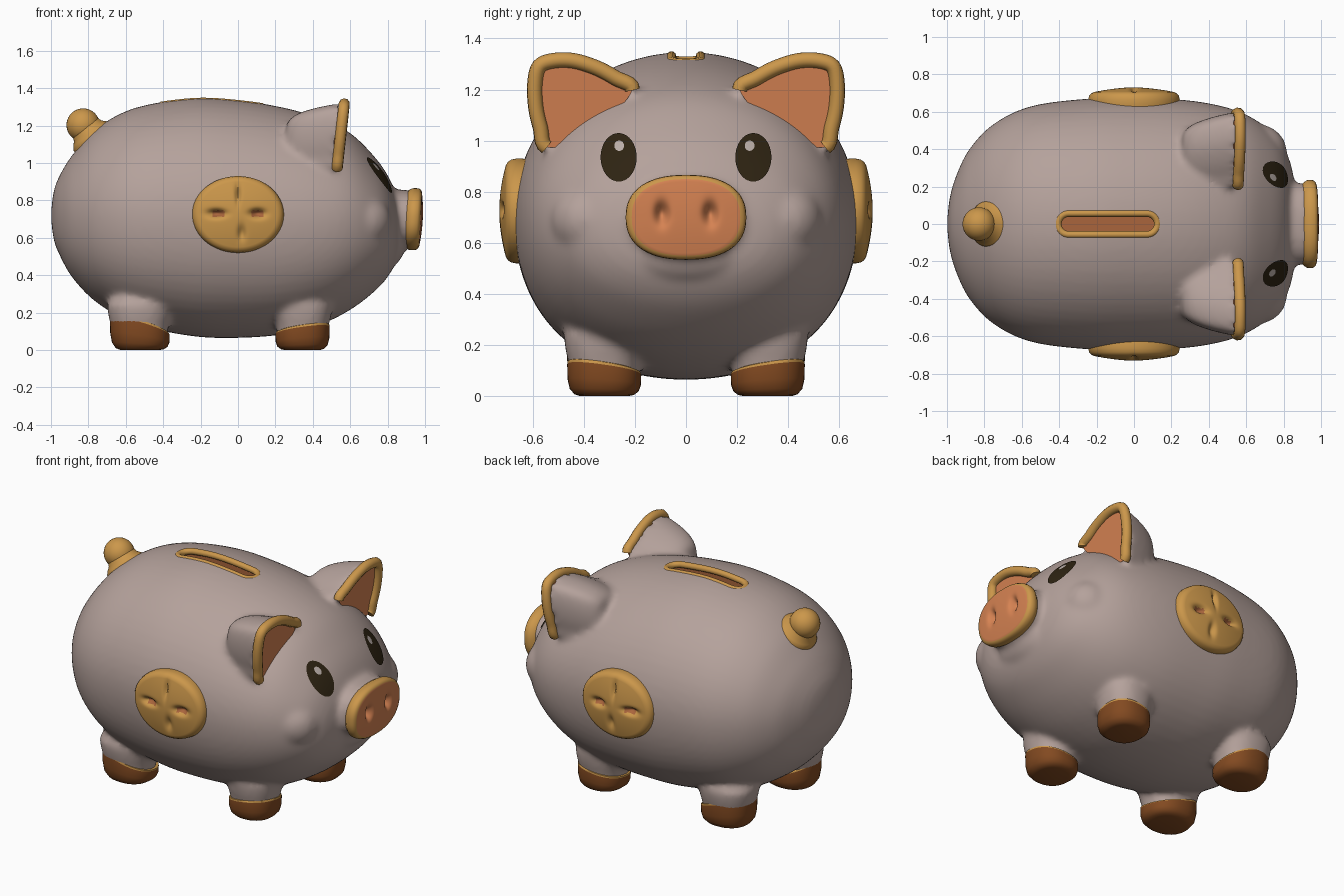
import bpy, bmesh, math
from mathutils import Vector
from mathutils.bvhtree import BVHTree

if "Cube" in bpy.data.objects:
    bpy.data.objects.remove(bpy.data.objects["Cube"], do_unlink=True)


def material(name, r, g, b):
    m = bpy.data.materials.new(name)
    m.use_nodes = True
    m.diffuse_color = (r, g, b, 1)
    bsdf = m.node_tree.nodes["Principled BSDF"]
    bsdf.inputs["Base Color"].default_value = (r, g, b, 1)
    bsdf.inputs["Roughness"].default_value = 0.6
    return m


SKIN = material("dusty pink", 0.46, 0.36, 0.33)
GOLD = material("gold", 0.6, 0.31, 0.07)
BROWN = material("hoof brown", 0.225, 0.068, 0.015)
CORAL = material("coral", 0.67, 0.225, 0.085)
BURNT = material("burnt orange", 0.4, 0.13, 0.045)
DARK = material("eye dark", 0.027, 0.017, 0.006)
GLINT = material("eye glint", 0.5, 0.43, 0.4)


# ---------- helpers ----------
def spline(pts, steps, closed=False):
    """Smooth curve through points of any dimension."""
    n, out = len(pts), []
    get = (lambda i: pts[i % n]) if closed else (lambda i: pts[max(0, min(n - 1, i))])
    for i in range(n if closed else n - 1):
        quad = [get(i + k) for k in (-1, 0, 1, 2)]
        for s in range(steps):
            t = s / steps
            out.append([b + 0.5 * t * (c - a + t * (2*a - 5*b + 4*c - d + t * (3*(b - c) + d - a)))
                        for a, b, c, d in zip(*quad)])
    return out if closed else out + [list(pts[-1])]


def loft(bm, rings):
    """Bridge rings of equal size and cap both ends; returns faces by band."""
    vs = [[bm.verts.new(p) for p in ring] for ring in rings]
    n, bands = len(vs[0]), []
    for a, b in zip(vs, vs[1:]):
        bands.append([bm.faces.new((a[i], a[(i+1) % n], b[(i+1) % n], b[i])) for i in range(n)])
    bands[0].append(bm.faces.new(vs[0][::-1]))
    bands[-1].append(bm.faces.new(vs[-1]))
    return bands


def finish(name, bm, mats):
    bmesh.ops.recalc_face_normals(bm, faces=bm.faces)
    me = bpy.data.meshes.new(name)
    bm.to_mesh(me)
    bm.free()
    for m in mats:
        me.materials.append(m)
    me.shade_smooth()
    me.set_sharp_from_angle(angle=math.radians(60))
    ob = bpy.data.objects.new(name, me)
    bpy.context.collection.objects.link(ob)
    return ob


def oval(n, power=2.0):
    for i in range(n):
        a = 2 * math.pi * i / n
        c, s = math.cos(a), math.sin(a)
        e = 2 / power
        yield math.copysign(abs(c) ** e, c), math.copysign(abs(s) ** e, s)


def ball(bm, centre, radii):
    new = bmesh.ops.create_uvsphere(bm, u_segments=32, v_segments=20, radius=1)["verts"]
    for v in new:
        v.co = Vector(centre) + Vector([a * b for a, b in zip(v.co, radii)])


def tube(name, pts, radius, mat, cyclic):
    cu = bpy.data.curves.new(name, "CURVE")
    cu.dimensions = "3D"
    cu.bevel_depth, cu.bevel_resolution = radius, 3
    cu.use_fill_caps = True
    sp = cu.splines.new("POLY")
    sp.points.add(len(pts) - 1)
    for p, co in zip(sp.points, pts):
        p.co = (*co, 1)
    sp.use_cyclic_u = cyclic
    sp.use_smooth = True
    cu.materials.append(mat)
    ob = bpy.data.objects.new(name, cu)
    bpy.context.collection.objects.link(ob)


def button(name, place, edge, dome, ru, rv, power, dents, rule, mats):
    """Domed oval pad with soft dents; place maps (u, v, height) to the model."""
    s0, h0 = edge[-1]
    prof = edge + [(s0 * (1 - k / 30), h0 + dome * (1 - (1 - k / 30) ** 2)) for k in range(1, 30)]
    dent = lambda u, v: sum(d * math.exp(-((u - a) / ra) ** 2 - ((v - b) / rb) ** 2)
                            for a, b, ra, rb, d in dents)
    bm = bmesh.new()
    rings = [[place(c*s*ru, d*s*rv, h - dent(c*s*ru, d*s*rv)) for c, d in oval(96, power)]
             for s, h in prof]
    for (s, h), band in zip(prof[1:], loft(bm, rings)):
        for f in band:
            f.material_index = rule(s, f.calc_center_median())
    finish(name, bm, mats)


# ---------- body, cheeks, chin, legs and ear backs fused into one skin ----------
# stations: x, top, bottom, half width
STATIONS = spline([(-1, .73, .71, .01), (-.985, .85, .59, .14), (-.95, .94, .5, .26),
    (-.88, 1.05, .38, .4), (-.75, 1.19, .25, .535), (-.55, 1.295, .14, .63),
    (-.25, 1.345, .075, .67), (0, 1.335, .065, .675), (.25, 1.295, .085, .665),
    (.45, 1.235, .14, .635), (.6, 1.16, .215, .585), (.72, 1.045, .305, .505),
    (.8, .935, .39, .41), (.85, .81, .49, .27), (.865, .68, .62, .02)], 5)


def body_top(x):
    a, b = next((a, b) for a, b in zip(STATIONS, STATIONS[1:]) if b[0] >= x)
    return a[1] + (b[1] - a[1]) * (x - a[0]) / (b[0] - a[0])


skin = bmesh.new()
loft(skin, [[(x, w * c * (1 + .13 * min(s, 0) ** 2), (t + b) / 2 + (t - b) / 2 * s)
             for c, s in oval(64)] for x, t, b, w in STATIONS])
ball(skin, (.74, 0, .565), (.155, .28, .145))
loft(skin, [[(x, r * c, .7 + .72 * r * s) for c, s in oval(48, 2.4)]
            for x, r in ((.7, .27), (.8, .24), (.86, .217), (.93, .217))])

# x, radius, hoof slant, hoof height
LEGS = {"front": (.345, .145, .2, .85), "back": (-.525, .16, -.36, 1.03)}
# outer rim first, then the edge buried in the head
EAR = spline([(.21, 1.2), (.275, 1.245), (.35, 1.285), (.44, 1.313), (.52, 1.313), (.575, 1.29),
              (.592, 1.22), (.588, 1.13), (.57, 1.05), (.546, .975), (.43, 1.0), (.3, 1.09)],
             5, True)
ear_x = lambda z: .53 + .11 * (z - .97)
EAR_MID = Vector((.55, .42, 1.17))

for side, sy in (("left", 1), ("right", -1)):
    ball(skin, (.655, sy * .385, .69), (.163, .15, .15))
    for cx, r, slant, tall in LEGS.values():
        loft(skin, [[(cx + r*k*c, sy*.32 + .145*k*s, z) for c, s in oval(32, 2.3)]
                    for z, k in ((.05, .88), (.12, .95), (.18, 1.05), (.24, 1.1), (.29, .9))])
    # ear back: hollow front, domed towards the rear
    rim = [Vector((ear_x(z) - .006, y, z)) for y, z in EAR]
    apex = Vector((.25, .37, 1.13)) - EAR_MID
    shape = [(k, Vector((-.13 * (1 - k * k), 0, 0))) for k in (.05, .4, .7, .9)]
    shape += [(1.04 * math.cos(t * math.pi / 20) ** .36, apex * math.sin(t * math.pi / 20))
              for t in range(10)]
    loft(skin, [[(q.x, sy * q.y, q.z) for q in (EAR_MID + (p - EAR_MID) * k + off for p in rim)]
                for k, off in shape])

body = finish("body", skin, [SKIN, BURNT])
bpy.context.view_layer.objects.active = body
remesh = body.modifiers.new("fuse", "REMESH")
remesh.mode, remesh.voxel_size = "VOXEL", .016
smooth = body.modifiers.new("blend", "SMOOTH")
smooth.factor, smooth.iterations = .5, 12


# ---------- coin slot ----------
def stadium(half_len, r, n=16):
    for end in (0, 1):
        for i in range(n + 1):
            a = math.pi * (end + i / n) - math.pi / 2
            yield -.14 + (1 - 2 * end) * (half_len - r) + r * math.cos(a), r * math.sin(a)


bm = bmesh.new()
loft(bm, [[(x, y, z) for x, y in stadium(.272, .062)] for z in (1.12, 1.5)])
cutter = finish("slot_cutter", bm, [BURNT])
cutter.hide_render = True
cut = body.modifiers.new("slot", "BOOLEAN")
cut.operation, cut.solver, cut.object = "DIFFERENCE", "EXACT", cutter
for mod in list(body.modifiers):
    bpy.ops.object.modifier_apply(modifier=mod.name)
bpy.data.objects.remove(cutter, do_unlink=True)
for f in body.data.polygons:
    x, y, z = f.center
    inside = -.415 < x < .135 and abs(y) < .0625 and 1.1 < z < body_top(x) - .02
    f.material_index = int(inside)
body.data.shade_smooth()
body.data.set_sharp_from_angle(angle=math.radians(50))
corners = list(stadium(.266, .057))
rim = []
for (x0, y0), (x1, y1) in zip(corners, corners[1:] + corners[:1]):
    steps = 8 if abs(x1 - x0) > .1 else 1
    rim += [(x0 + (x1-x0)*t/steps, y0 + (y1-y0)*t/steps) for t in range(steps)]
tube("slot_rim", [(x, y, body_top(x) - .016) for x, y in rim], .019, GOLD, True)

# ---------- snout ----------
button("snout", lambda u, v, w: Vector((w + .05 * v, u, .7 + v)),
       [(.88, .89), (.94, .908), (.99, .922), (1, .94), (.99, .958), (.95, .97), (.9, .974),
        (.87, .976)], .012, .236, .166, 2.35,
       [(sy * .095, .015, .024, .04, .045) for sy in (1, -1)],
       lambda s, c: int(s < .89), [GOLD, CORAL])

# ---------- tail ----------
bm = bmesh.new()
up, across = Vector((-.6, 0, .8)), Vector((.8, 0, .6))
base = Vector((-.785, 0, 1.148))
loft(bm, [[base + up * h + across * (r * c) + Vector((0, r * s, 0)) for c, s in oval(40)]
          for h, r in ((-.05, .127), (-.008, .124), (.01, .112), (.03, .092), (.07, .078))])
ball(bm, (-.828, 0, 1.203), (.089, .089, .089))
finish("tail", bm, [GOLD])

# ---------- paired parts ----------
tree = BVHTree.FromObject(body, bpy.context.evaluated_depsgraph_get())


def decal(name, cy, cz, ry, rz, lift, mat):
    """Thin oval plate laid on the face."""
    def on_face(y, z):
        hit = tree.ray_cast(Vector((2, y, z)), Vector((-1, 0, 0)))
        return hit[0] + hit[1] * lift
    bm = bmesh.new()
    loft(bm, [[on_face(cy + ry*k*c, cz + rz*k*s) for c, s in oval(40)]
              for k in (1, .8, .6, .4, .2, .05)])
    finish(name, bm, [mat])


for side, sy in (("left", 1), ("right", -1)):
    decal(side + "_eye", sy * .262, .932, .07, .094, .006, DARK)
    decal(side + "_eye_glint", sy * .253 - .006, .975, .019, .02, .009, GLINT)

    # ear lining and rim
    rim = [Vector((ear_x(z), y, z)) for y, z in EAR]
    bm = bmesh.new()
    loft(bm, [[(q.x - .085 * (1 - k ** 3), sy * q.y, q.z)
               for q in (EAR_MID + (p - EAR_MID) * k for p in rim)]
              for k in (1, .93, .85, .7, .5, .25, .03)])
    finish(side + "_ear_lining", bm, [CORAL])
    tube(side + "_ear_rim", [(p.x, sy * p.y, p.z) for p in rim[:46]], .03, GOLD, False)

    # hooves with a thin gold upper edge, sloping down towards the belly
    for end, (cx, r, slant, tall) in LEGS.items():
        bm = bmesh.new()
        rings = [[(cx + r*k*c, sy*.32 + .145*k*s, z * tall * (1 + slant*r*c / .15 + .2*s*sy))
                  for c, s in oval(40, 2.3)]
                 for z, k in ((0, .64), (.007, .8), (.028, .93), (.065, .99), (.122, 1),
                              (.132, .99), (.137, .9))]
        for i, band in enumerate(loft(bm, rings)):
            for f in band:
                f.material_index = int(i > 3)
        finish(f"{end}_{side}_hoof", bm, [BROWN, GOLD])

    # flank medallion with four pressed marks
    button(side + "_medallion", lambda u, v, w: Vector((u, sy * w, .725 + v)),
           [(.97, .6), (1, .64), (1, .665), (.98, .685), (.94, .697), (.88, .705)], .026,
           .245, .205, 2.0,
           [(-.115, .005, .045, .02, .04), (.105, .005, .04, .022, .04),
            (0, .11, .013, .05, .022), (.02, -.1, .02, .04, .022)],
           lambda s, c: int(abs(abs(c.x) - .105) < .032 and abs(c.z - .73) < .017),
           [GOLD, BURNT])
